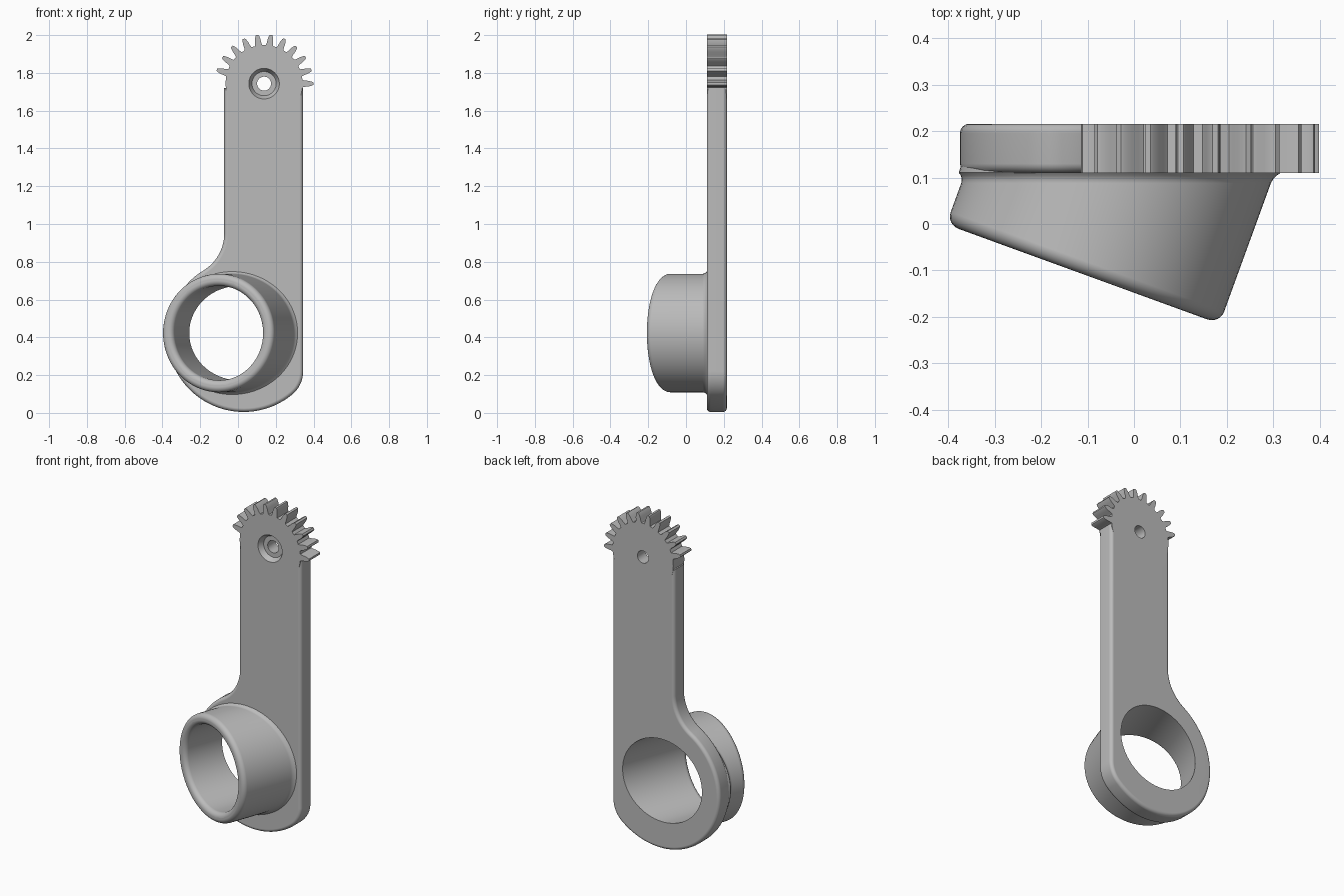
import bpy, bmesh
from math import sin, cos, tan, pi, radians, atan2
from mathutils import Vector

if "Cube" in bpy.data.objects:
    bpy.data.objects.remove(bpy.data.objects["Cube"])

grey = bpy.data.materials.new("light grey")
grey.use_nodes = True
COLOUR = (0.5, 0.5, 0.5, 1)
grey.diffuse_color = COLOUR
grey.node_tree.nodes["Principled BSDF"].inputs["Base Color"].default_value = COLOUR

FRONT, BACK = 0.11, 0.216            # plate thickness along y
TILT = radians(20)
AXIS = Vector((sin(TILT), cos(TILT), 0))
SIDE = Vector((cos(TILT), -sin(TILT), 0))
UP = Vector((0, 0, 1))
MOUTH = Vector((-0.11, -0.108, 0.4225))   # centre of the tube's open end
GEAR = Vector((0.138, 0, 1.743))


def finish(name, bm):
    bmesh.ops.recalc_face_normals(bm, faces=bm.faces)
    mesh = bpy.data.meshes.new(name)
    bm.to_mesh(mesh)
    bm.free()
    mesh.materials.append(grey)
    ob = bpy.data.objects.new(name, mesh)
    bpy.context.collection.objects.link(ob)
    return ob


def loft(name, rings):
    """Solid through equal-length rings, capped at both ends."""
    bm = bmesh.new()
    loops = [[bm.verts.new(p) for p in ring] for ring in rings]
    n = len(loops[0])
    for a, b in zip(loops, loops[1:]):
        for i in range(n):
            j = (i + 1) % n
            bm.faces.new((a[i], a[j], b[j], b[i]))
    bm.faces.new(loops[0])
    bm.faces.new(loops[-1])
    return finish(name, bm)


def arc(cx, cz, r, a, b, n):
    return [(cx + r * cos(a + (b - a) * i / n), cz + r * sin(a + (b - a) * i / n))
            for i in range(n + 1)]


def tube_ring(r, depth=None, y=None, n=96):
    """Ring on the tilted tube, square to its axis or cut by a plane of constant y."""
    ring = []
    for i in range(n):
        a = 2 * pi * i / n
        p = MOUTH + SIDE * (r * cos(a)) + UP * (r * sin(a))
        ring.append(p + AXIS * (depth if y is None else (y - p.y) / AXIS.y))
    return ring


def boolean(target, other, operation):
    mod = target.modifiers.new("join", "BOOLEAN")
    mod.operation, mod.solver, mod.object = operation, "EXACT", other
    bpy.context.view_layer.objects.active = target
    bpy.ops.object.modifier_apply(modifier=mod.name)
    bpy.data.objects.remove(other)


# Arm plate: straight arm flowing into a round eye, with softened rims
right, left, top = 0.345, -0.073, 1.72
corner = atan2(-0.19, 0.156)
fillet = atan2(-0.54, 0.333)
outline = arc(0.186, 0.22, 0.159, corner, 0, 12)
outline += [(right, top), (left, top)]
outline += arc(left - 0.23, 0.95, 0.23, 0, fillet, 14)
outline += arc(0.03, 0.41, 0.405, fillet + pi, corner + 2 * pi, 48)[1:-1]
bm = bmesh.new()
face = bm.faces.new([bm.verts.new((x, FRONT, z)) for x, z in outline])
grown = bmesh.ops.extrude_face_region(bm, geom=[face])["geom"]
bmesh.ops.translate(bm, vec=(0, BACK - FRONT, 0),
                    verts=[v for v in grown if isinstance(v, bmesh.types.BMVert)])
rims = [e for e in bm.edges if abs(e.verts[0].co.y - e.verts[1].co.y) < 1e-4]
bmesh.ops.bevel(bm, geom=rims, offset=0.02, segments=4, profile=0.5, affect="EDGES")
arm = finish("lever_arm", bm)

# Gear sector: teeth over the upper half, plain disc below
TEETH, ROOT, TIP = 22, 0.204, 0.261
pitch = 2 * pi / TEETH
tooth = [(-0.34, ROOT), (-0.27, ROOT + 0.012), (-0.22, 0.236), (-0.14, 0.254), (-0.08, TIP),
         (0.08, TIP), (0.14, 0.254), (0.22, 0.236), (0.27, ROOT + 0.012), (0.34, ROOT)]
polar = [((k + f) * pitch, r) for k in range(TEETH // 2) for f, r in tooth]
polar += [((TEETH // 2 - 0.5 + k / 2) * pitch, ROOT) for k in range(TEETH)]
loft("gear_sector", [[(GEAR.x + r * cos(a), y, GEAR.z + r * sin(a)) for a, r in polar]
                     for y in (FRONT, BACK)])
boolean(arm, bpy.data.objects["gear_sector"], "UNION")

# Tilted tube: rounded lip, small flare where it meets the plate
R, BORE, LIP = 0.3135, 0.25, 0.028
steps = [pi / 2 * i / 6 for i in range(7)]
rings = [tube_ring(R - LIP * (1 - sin(a)), depth=LIP * (1 - cos(a))) for a in steps]
rings += [tube_ring(R + f, y=y) for f, y in
          ((0, 0.088), (0.002, 0.097), (0.006, 0.104), (0.013, 0.111), (0.013, 0.135))]
boolean(arm, loft("tube", rings), "UNION")

# Bore through tube and plate
rings = [tube_ring(BORE + LIP, depth=-0.05)]
rings += [tube_ring(BORE + LIP * (1 - sin(a)), depth=LIP * (1 - cos(a))) for a in steps]
rings.append(tube_ring(BORE, y=BACK + 0.05))
boolean(arm, loft("bore_cutter", rings), "DIFFERENCE")

# Stepped pivot hole in the gear
profile = ((0.081, FRONT - 0.02), (0.081, FRONT), (0.064, FRONT + 0.03),
           (0.037, FRONT + 0.03), (0.037, BACK + 0.02))
rings = [[(GEAR.x + r * cos(i * pi / 24), y, GEAR.z + r * sin(i * pi / 24))
          for i in range(48)] for r, y in profile]
boolean(arm, loft("pivot_cutter", rings), "DIFFERENCE")

# Smooth shading with crisp edges
bpy.ops.object.select_all(action="DESELECT")
arm.select_set(True)
bpy.context.view_layer.objects.active = arm
bpy.ops.object.shade_smooth_by_angle(angle=radians(30))
weighted = arm.modifiers.new("weighted normals", "WEIGHTED_NORMAL")
weighted.keep_sharp = True
